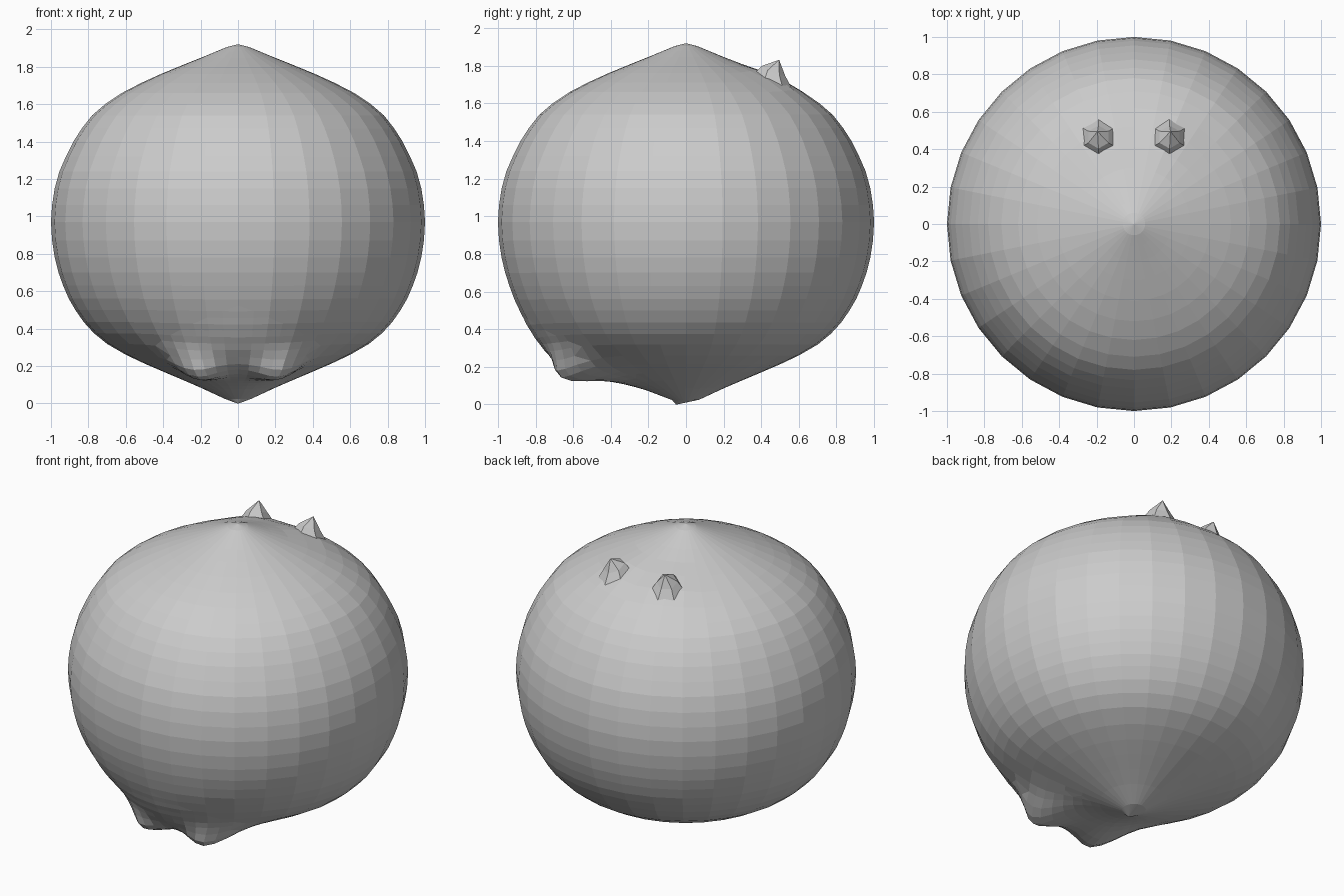
import bpy, bmesh, math
from mathutils import Vector

if "Cube" in bpy.data.objects:
    bpy.data.objects.remove(bpy.data.objects["Cube"])

SEG = 32
# half profile (radius, height), bottom to top
PROFILE = [(0.07, 0.025), (0.2, 0.085), (0.3, 0.128), (0.4, 0.17), (0.5, 0.213), (0.6, 0.26),
           (0.7, 0.318), (0.77, 0.375), (0.825, 0.435), (0.87, 0.5), (0.905, 0.56),
           (0.935, 0.63), (0.96, 0.7), (0.98, 0.78), (0.994, 0.87), (1.0, 0.97),
           (0.994, 1.06), (0.98, 1.15), (0.955, 1.24), (0.92, 1.32), (0.88, 1.4),
           (0.835, 1.47), (0.78, 1.54), (0.71, 1.6), (0.62, 1.66), (0.52, 1.712),
           (0.41, 1.762), (0.3, 1.807), (0.2, 1.847), (0.12, 1.88), (0.06, 1.905)]


def finish(name, bm):
    bmesh.ops.recalc_face_normals(bm, faces=bm.faces)
    mesh = bpy.data.meshes.new(name)
    bm.to_mesh(mesh)
    bm.free()
    obj = bpy.data.objects.new(name, mesh)
    bpy.context.collection.objects.link(obj)
    return obj


def loft(bm, rings, first=None, last=None):
    loops = [[bm.verts.new(p) for p in ring] for ring in rings]
    n = len(loops[0])
    for a, b in zip(loops, loops[1:]):
        for i in range(n):
            j = (i + 1) % n
            bm.faces.new((a[i], a[j], b[j], b[i]))
    for tip, loop in ((first, loops[0]), (last, loops[-1])):
        if tip:
            v = bm.verts.new(tip)
            for i in range(n):
                bm.faces.new((loop[i], loop[(i + 1) % n], v))


def bump(co, centre, sigma):
    return math.exp(-(co - Vector(centre)).length_squared / (2 * sigma * sigma))


# Body: turned ball with pointed crown and base
bm = bmesh.new()
rings = [[(r * math.sin(2 * math.pi * i / SEG), -r * math.cos(2 * math.pi * i / SEG), z)
          for i in range(SEG)] for r, z in PROFILE]
loft(bm, rings, (0, -0.05, 0), (0, 0, 1.92))

# Finer mesh where the feet are pulled out
near = [e for e in bm.edges
        if ((e.verts[0].co + e.verts[1].co) / 2 - Vector((0, -0.55, 0.25))).length < 0.45]
bmesh.ops.subdivide_edges(bm, edges=near, cuts=1, use_grid_fill=True)

# Feet: two knobs on a shared swelling; slight swelling beneath the ears
for v in bm.verts:
    p = v.co.copy()
    broad = 0.08 * bump(p, (0, -0.55, 0.25), 0.22)
    v.co += Vector((0, -0.82, -0.52)) * broad
    for s in (-1, 1):
        v.co += Vector((s * 0.05, -0.82, -0.5)) * 0.14 * bump(p, (s * 0.22, -0.5, 0.22), 0.105)
        v.co += Vector((0, 0.1, 1)) * 0.025 * bump(p, (s * 0.19, 0.46, 1.71), 0.1)
finish("body", bm)

# Ears: small stubby points at the back of the crown
for s, name in ((-1, "left_ear"), (1, "right_ear")):
    bm = bmesh.new()
    rings = []
    for r, lift, cy in ((0.105, -0.012, 0.465), (0.062, 0.05, 0.465)):
        ring = []
        for i in range(6):
            a = 2 * math.pi * i / 6 + math.pi / 6
            x, y = 0.19 + r * math.cos(a), cy + r * math.sin(a)
            ring.append((s * x, y, 1.725 + lift - 0.45 * (math.hypot(x, y) - 0.5)))
        rings.append(ring)
    loft(bm, rings, None, (s * 0.195, 0.495, 1.832))
    finish(name, bm)
